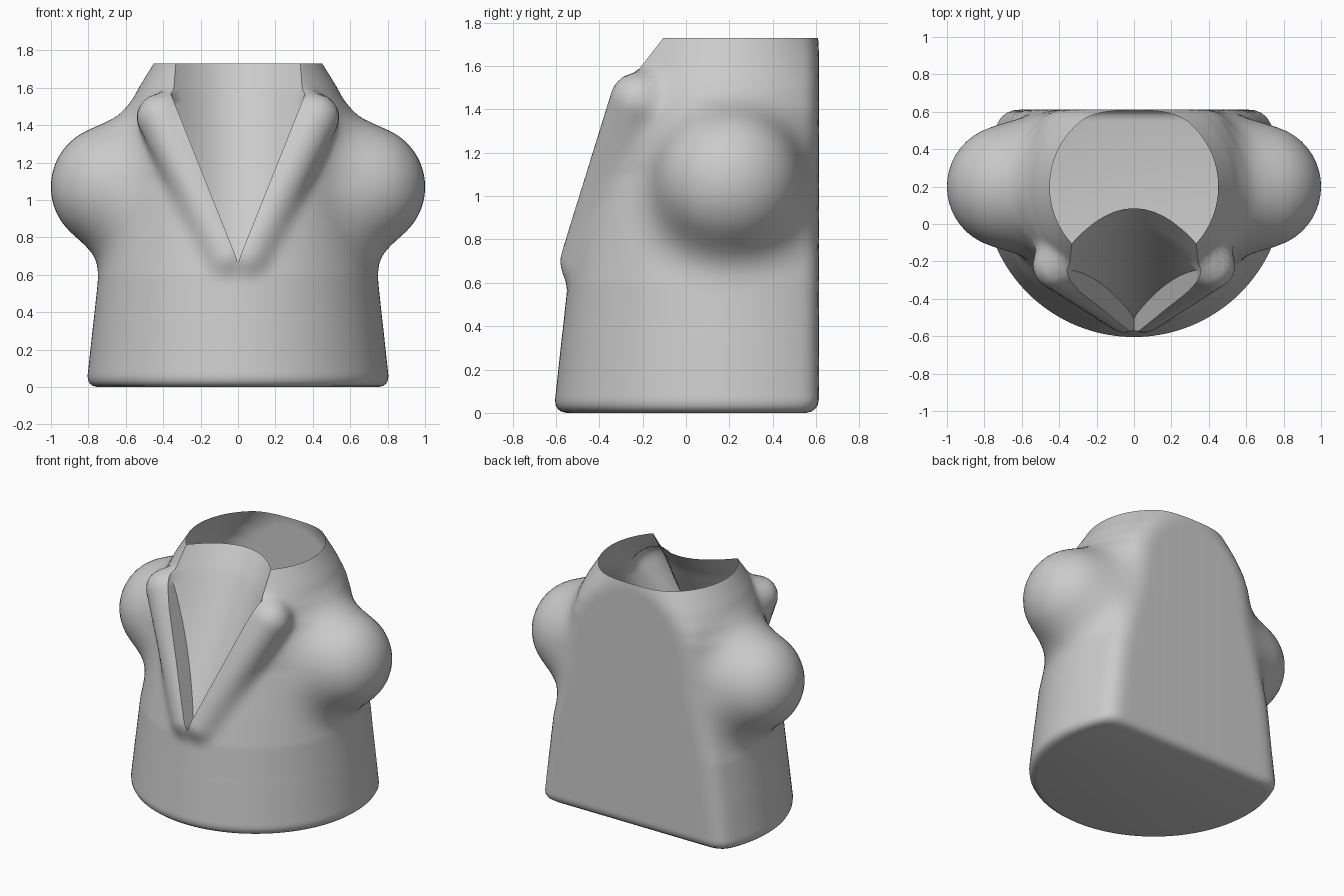
import bpy, bmesh
from math import sin, cos, pi, sqrt, hypot
from mathutils import Vector

cube = bpy.data.objects.get("Cube")
if cube:
    bpy.data.objects.remove(cube, do_unlink=True)

TOP, BACK, AXIS_Y = 1.73, 0.612, 0.2
PROFILE = [(0, .81), (.6, .745), (.8, .705), (1.1, .64), (1.4, .61),
           (1.5, .58), (1.6, .53), (TOP, .45)]
SHOULDER = Vector((.67, AXIS_Y, 1.07))
LAPEL_TOP, LAPEL_TIP = Vector((.41, -.22, 1.44)), Vector((.05, -.47, .70))


def lerp(a, b, t):
    return a + (b - a) * t


def smooth_min(a, b, k):
    h = max(k - abs(a - b), 0) / k
    return min(a, b) - h * h * k / 4


def torso_radius(z):
    for (z0, r0), (z1, r1) in zip(PROFILE, PROFILE[1:]):
        if z <= z1:
            return lerp(r0, r1, (z - z0) / (z1 - z0))
    return PROFILE[-1][1]


def bottom_inset(z, r=.06):
    return r - sqrt(r * r - (r - z) ** 2) if z < r else 0


def lapel(p):
    axis = LAPEL_TOP - LAPEL_TIP
    t = min(max((p - LAPEL_TIP).dot(axis) / axis.length_squared, 0), 1)
    return (p - LAPEL_TIP - axis * t).length - lerp(.11, .13, t)


def distance(x, y, z):
    """Torso, shoulder balls and lapel rolls blended, then flattened at the back."""
    p = Vector((abs(x), y, z))
    d = hypot(x, y - AXIS_Y) - torso_radius(z)
    d = smooth_min(d, (p - SHOULDER).length - .33, .2)
    d = smooth_min(d, lapel(p), .06)
    return -smooth_min(-d, BACK - y, .07) + bottom_inset(z)


def surface_point(angle, z):
    r = 1.1
    for _ in range(150):
        d = distance(r * cos(angle), AXIS_Y + r * sin(angle), z)
        if d < .0008:
            break
        r -= max(d * .7, .0006)
    return (r * cos(angle), AXIS_Y + r * sin(angle), z)


def make_object(name, bm):
    bmesh.ops.recalc_face_normals(bm, faces=bm.faces)
    mesh = bpy.data.meshes.new(name)
    bm.to_mesh(mesh)
    bm.free()
    obj = bpy.data.objects.new(name, mesh)
    bpy.context.collection.objects.link(obj)
    return obj


def loft(name, rings):
    """Closed solid through a stack of equal rings."""
    bm = bmesh.new()
    rows = [[bm.verts.new(p) for p in ring] for ring in rings]
    n = len(rows[0])
    for low, high in zip(rows, rows[1:]):
        for i in range(n):
            j = (i + 1) % n
            bm.faces.new((low[i], low[j], high[j], high[i]))
    bm.faces.new(rows[0][::-1])
    bm.faces.new(rows[-1])
    return make_object(name, bm)


# Torso with shoulders and lapels
SIDES, ROWS = 144, 84
levels = [0, .006, .018, .035] + [lerp(.06, TOP, i / ROWS) for i in range(ROWS + 1)]
bust = loft("bust", [[surface_point(2 * pi * i / SIDES, z) for i in range(SIDES)]
                     for z in levels])


# V-shaped neckline, cut down to a sloping concave chest
def neckline_ring(z, cols=14):
    width = max(min(.4 * (z - .67), .37), .004)
    middle = -.5 + .53 * (z - .67) + max(z - 1.58, 0) * .15
    xs = [lerp(-width, width, i / cols) for i in range(cols + 1)]
    chest = [(x, middle - 1.7 * x * x, z) for x in xs]
    return chest + [(width, -1, z), (-width, -1, z)]


cutter = loft("neckline_cutter", [neckline_ring(lerp(.672, 1.9, i / 40)) for i in range(41)])
cutter.hide_render = True
cut = bust.modifiers.new("neckline", 'BOOLEAN')
cut.operation, cut.solver, cut.object = 'DIFFERENCE', 'EXACT', cutter
bpy.context.view_layer.objects.active = bust
bust.select_set(True)
cutter.select_set(False)
bpy.ops.object.modifier_apply(modifier=cut.name)
bpy.data.objects.remove(cutter, do_unlink=True)

# Open neck hole
bm = bmesh.new()
bm.from_mesh(bust.data)
cap = [f for f in bm.faces
       if abs(f.normal.z) > .9 and all(abs(v.co.z - TOP) < .002 for v in f.verts)]
bmesh.ops.delete(bm, geom=cap, context='FACES')
bm.to_mesh(bust.data)
bm.free()

# Plain grey material
grey = bpy.data.materials.new("plain grey")
grey.use_nodes = True
colour = (.6, .6, .6, 1)
grey.diffuse_color = colour
grey.node_tree.nodes["Principled BSDF"].inputs["Base Color"].default_value = colour
bust.data.materials.clear()
bust.data.materials.append(grey)
for face in bust.data.polygons:
    face.material_index = 0
bpy.ops.object.shade_smooth_by_angle(angle=.7)
